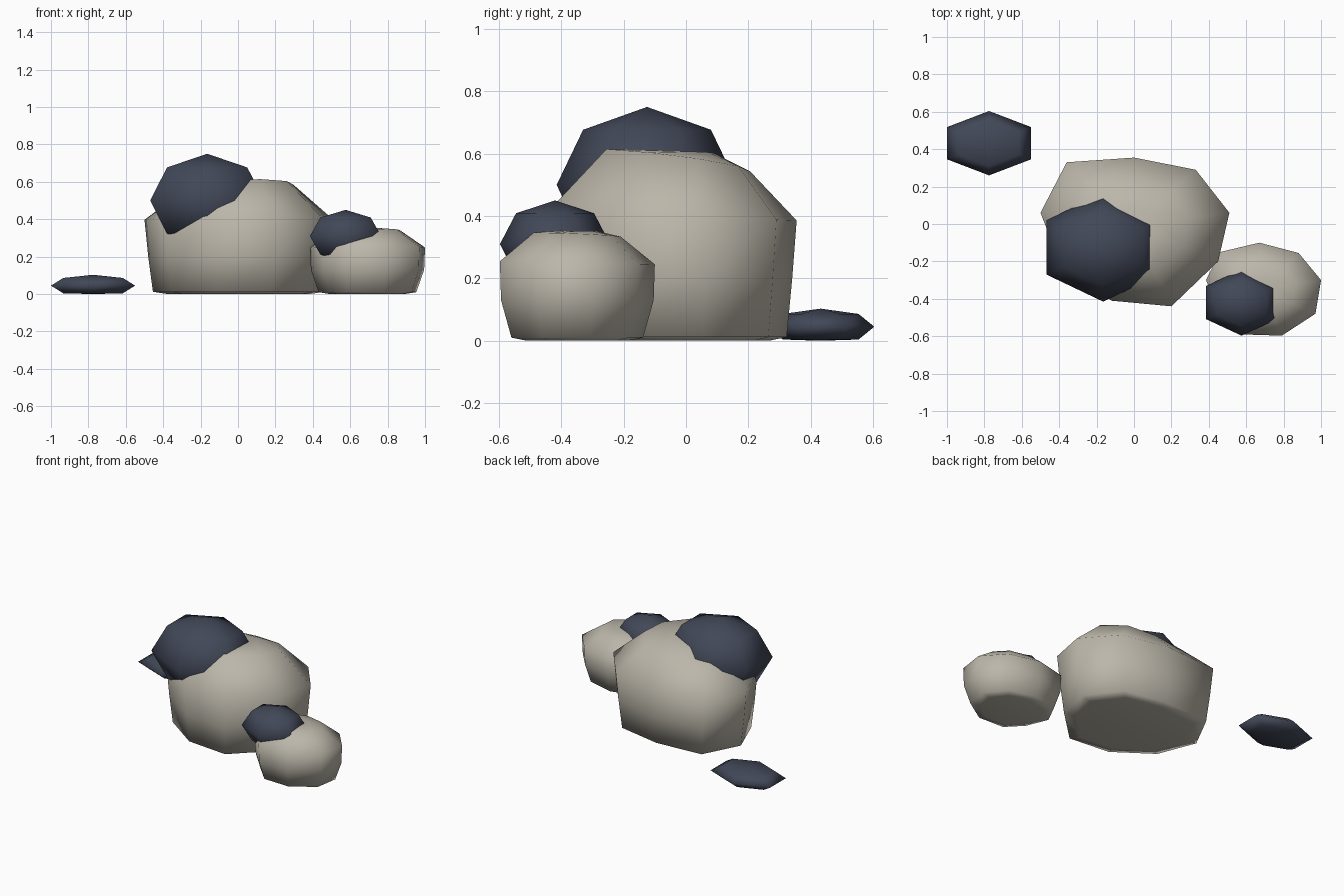
import bpy, bmesh, math

if "Cube" in bpy.data.objects:
    bpy.data.objects.remove(bpy.data.objects["Cube"])


def material(name, rgb):
    m = bpy.data.materials.new(name)
    m.diffuse_color = (*rgb, 1)
    m.use_nodes = True
    m.node_tree.nodes["Principled BSDF"].inputs["Base Color"].default_value = m.diffuse_color
    return m


STONE = material("warm grey stone", (0.50, 0.47, 0.40))
MOSS = material("dark slate blue", (0.054, 0.064, 0.097))


def loft(name, rings, mat, top=None, bottom=None):
    """Skin a stack of equal rings, closing each end with a cap or a pole."""
    bm = bmesh.new()
    loops = [[bm.verts.new(p) for p in ring] for ring in rings]
    n = len(loops[0])
    for a, b in zip(loops, loops[1:]):
        for i in range(n):
            j = (i + 1) % n
            bm.faces.new((a[i], a[j], b[j], b[i]))
    for loop, pole in ((loops[0], bottom), (loops[-1], top)):
        if pole:
            v = bm.verts.new(pole)
            for i in range(n):
                bm.faces.new((loop[i], loop[(i + 1) % n], v))
        else:
            bm.faces.new(loop)
    bmesh.ops.recalc_face_normals(bm, faces=bm.faces)
    for f in bm.faces:
        f.smooth = True
    me = bpy.data.meshes.new(name)
    bm.to_mesh(me)
    bm.free()
    me.materials.append(mat)
    ob = bpy.data.objects.new(name, me)
    bpy.context.collection.objects.link(ob)
    return ob


def rock(name, centre, outline, levels):
    """Rock from a plan outline; levels are (scale, height, x tilt, y tilt)."""
    cx, cy = centre
    rings = []
    for s, z, tx, ty in levels:
        ring = []
        for x, y in outline:
            dx, dy = (x - cx) * s, (y - cy) * s
            ring.append((cx + dx, cy + dy, z + tx * dx + ty * dy))
        rings.append(ring)
    loft(name, rings, STONE)


def moss(name, c, r):
    """Six-sided faceted dome, never reaching below the ground."""
    rings = []
    for lat in (-45, 0, 45):
        h, k = math.sin(math.radians(lat)), math.cos(math.radians(lat))
        rings.append([(c[0] + r[0] * k * math.cos(a), c[1] + r[1] * k * math.sin(a),
                       max(0, c[2] + r[2] * h))
                      for a in (math.radians(30 + 60 * i) for i in range(6))])
    loft(name, rings, MOSS, top=(c[0], c[1], c[2] + r[2]),
         bottom=(c[0], c[1], max(0, c[2] - r[2])))


# Large boulder, its crown leaning down to the back
rock("large_rock", (0, 0),
     [(0.51, 0.06), (0.33, 0.29), (0, 0.355), (-0.36, 0.33), (-0.5, 0.06),
      (-0.39, -0.22), (-0.12, -0.41), (0.2, -0.44), (0.45, -0.2)],
     [(0.75, 0, 0, 0), (0.91, 0.012, 0, 0), (0.96, 0.2, 0, 0),
      (1, 0.4, 0, -0.04), (0.58, 0.572, 0.06, -0.14), (0.25, 0.605, 0.02, -0.03)])

# Small boulder
rock("small_rock", (0.69, -0.35),
     [(1.0, -0.3), (0.88, -0.155), (0.67, -0.1), (0.46, -0.15), (0.385, -0.3),
      (0.455, -0.47), (0.57, -0.59), (0.79, -0.597), (0.97, -0.48)],
     [(0.65, 0, 0, 0), (0.85, 0.01, 0, 0), (0.985, 0.13, 0, 0),
      (1, 0.25, 0, -0.02), (0.56, 0.34, 0.02, -0.04), (0.25, 0.352, 0, 0)])

# Moss caps and the flat ground patch
moss("large_moss_cap", (-0.165, -0.125, 0.5), (0.351, 0.29, 0.25))
moss("small_moss_cap", (0.575, -0.42, 0.31), (0.22, 0.177, 0.14))
moss("ground_moss", (-0.775, 0.432, 0.045), (0.26, 0.172, 0.058))
